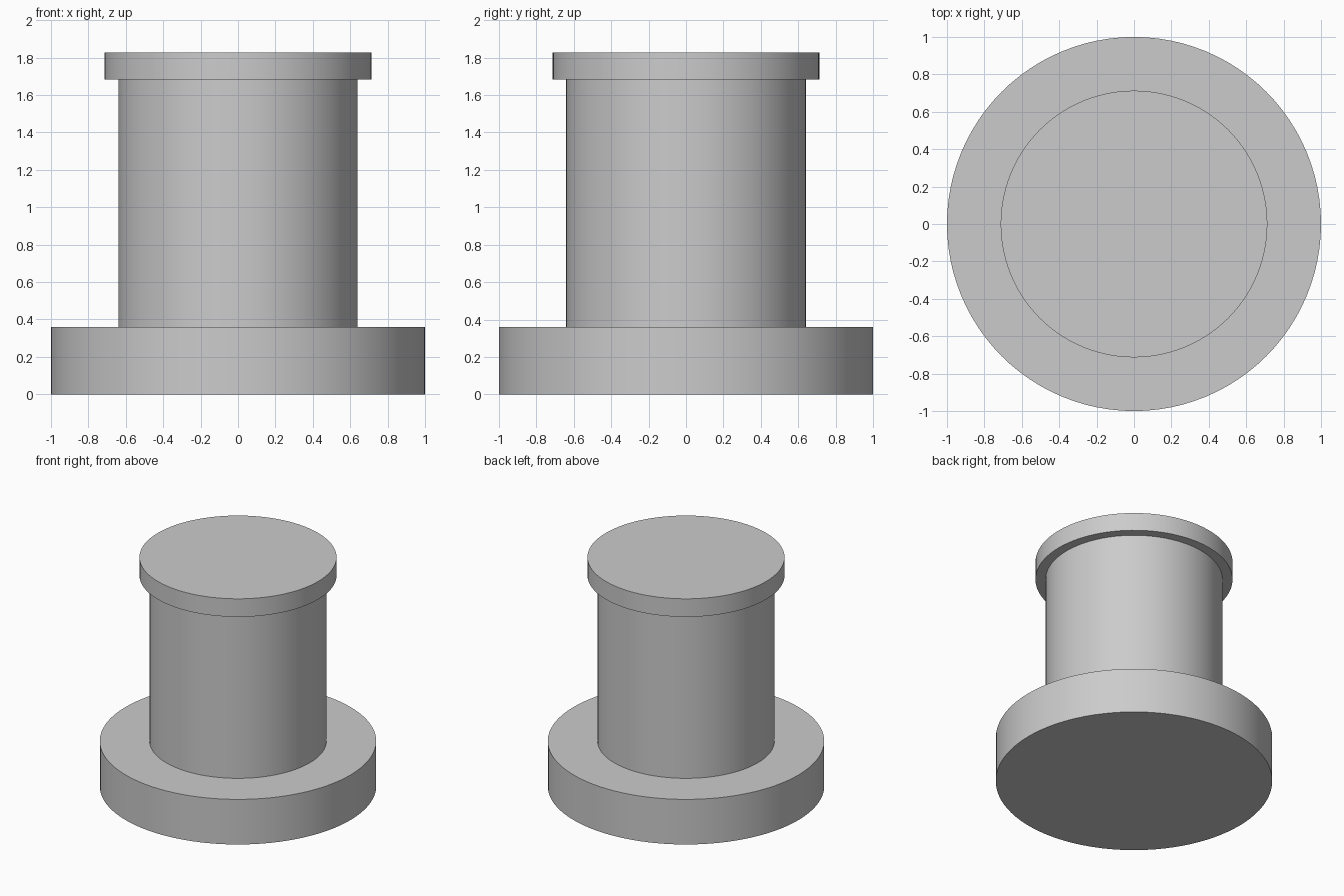
import bpy
import math

if "Cube" in bpy.data.objects:
    bpy.data.objects.remove(bpy.data.objects["Cube"])

gray = bpy.data.materials.new("light gray")
gray.diffuse_color = (0.6, 0.6, 0.6, 1)
gray.use_nodes = True
gray.node_tree.nodes["Principled BSDF"].inputs["Base Color"].default_value = gray.diffuse_color


def disc(name, radius, z0, z1):
    """Upright cylinder between two heights, with smooth sides and sharp rims."""
    bpy.ops.mesh.primitive_cylinder_add(vertices=96, radius=radius, depth=z1 - z0,
                                        location=(0, 0, (z0 + z1) / 2))
    obj = bpy.context.object
    obj.name = name
    obj.data.materials.append(gray)
    bpy.ops.object.shade_smooth_by_angle(angle=math.radians(30))


# Wide foot, tall barrel and thin overhanging cap
disc("base_flange", 1.0, 0.0, 0.36)
disc("barrel", 0.64, 0.36, 1.683)
disc("cap", 0.713, 1.683, 1.827)
